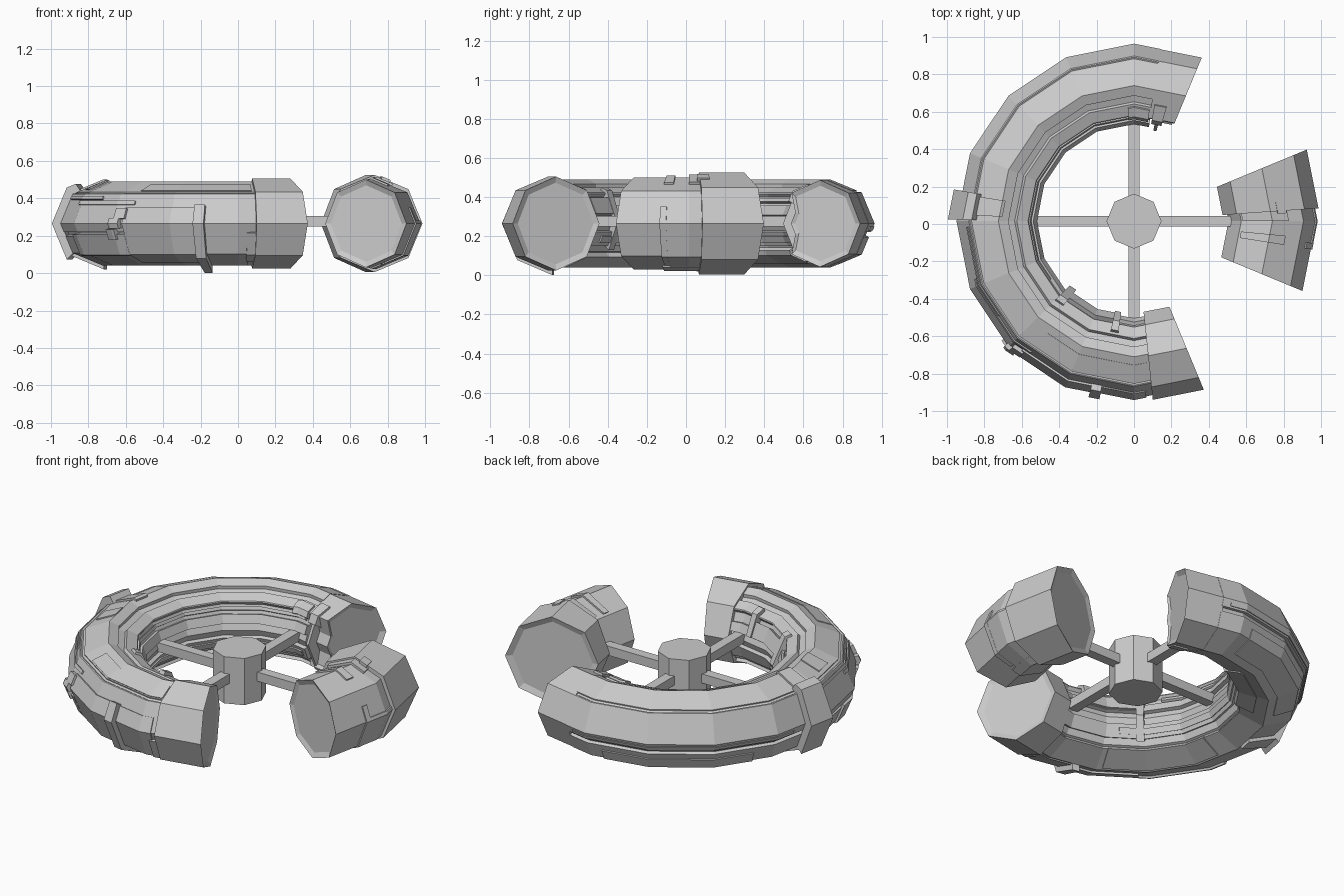
import bpy, bmesh
from math import sin, cos, pi, radians, floor, ceil
from mathutils import Vector

cube = bpy.data.objects.get("Cube")
if cube:
    bpy.data.objects.remove(cube)

STEP = 22.5            # the wheel has sixteen straight segments
CY, CZ = 0.015, 0.265  # wheel centre

grey = bpy.data.materials.new("hull_grey")
grey.use_nodes = True
grey.diffuse_color = (0.6, 0.6, 0.6, 1)
grey.node_tree.nodes["Principled BSDF"].inputs["Base Color"].default_value = (0.6, 0.6, 0.6, 1)


def finish(name, bm):
    bmesh.ops.recalc_face_normals(bm, faces=bm.faces[:])
    mesh = bpy.data.meshes.new(name)
    bm.to_mesh(mesh)
    bm.free()
    mesh.materials.append(grey)
    obj = bpy.data.objects.new(name, mesh)
    bpy.context.collection.objects.link(obj)
    return obj


def octagon_point(u, r):
    """Point on an octagon outline: u = 0 outer, 2 top, 4 inner, 6 bottom."""
    k = floor(u)
    a, b = (Vector((cos(i * pi / 4), sin(i * pi / 4))) for i in (k, k + 1))
    return a.lerp(b, u - k) * r


def place(p, angle, rc):
    """Put a section point on the sixteen-sided wheel."""
    off = angle % STEP - STEP / 2
    rad = (rc + p.x) * cos(radians(STEP / 2)) / cos(radians(off))
    a = radians(angle)
    return Vector((rad * cos(a), CY + rad * sin(a), CZ + p.y))


def sweep(name, section, a0, a1, rc, dish=(False, False)):
    """Sweep a list of (u, radius) along the wheel, with optional dished ends."""
    pts = [octagon_point(u, r) for u, r in section]
    bends = [k * STEP for k in range(floor(a0 / STEP), ceil(a1 / STEP) + 1)]
    angles = [a0] + [b for b in bends if a0 + 0.01 < b < a1 - 0.01] + [a1]
    loops = [(a, 1) for a in angles]
    if dish[0]:
        loops.insert(0, (a0 + 1, 0.87))
    if dish[1]:
        loops.append((a1 - 1, 0.87))
    bm = bmesh.new()
    rings = [[bm.verts.new(place(p * s, a, rc)) for p in pts] for a, s in loops]
    n = len(pts)
    for r0, r1 in zip(rings, rings[1:]):
        for i in range(n):
            j = (i + 1) % n
            bm.faces.new((r0[i], r0[j], r1[j], r1[i]))
    bm.faces.new(rings[0])
    bm.faces.new(rings[-1])
    return finish(name, bm)


def panel(name, a0, a1, u0, u1, r, rc=0.725, depth=0.05):
    """Raised plate wrapped round part of the octagon."""
    us = [u0] + [k for k in range(ceil(u0), floor(u1) + 1) if u0 < k < u1] + [u1]
    outer = [(u, r) for u in us]
    inner = [(u, r - depth) for u in reversed(us)]
    return sweep(name, outer + inner, a0, a1, rc)


def full(r):
    return [(k, r) for k in range(8)]


def grooved(r, grooves):
    """Octagon section with grooves given as (start, end, depth)."""
    pts = [(k, r) for k in range(8)
           if not any(s - 0.03 <= k <= e + 0.03 for s, e, d in grooves)]
    for s, e, d in grooves:
        pts += [(s - 0.02, r), (s, r - d), (e, r - d), (e + 0.02, r)]
        pts += [(k, r - d) for k in range(8) if s < k < e]
    return sorted(pts)


# Main ring hull with running grooves along its inner wall
hull = grooved(0.224, [(1.06, 1.14, 0.008), (2.36, 2.6, 0.02), (3.06, 3.4, 0.022),
                       (3.75, 4.25, 0.025), (4.75, 5.1, 0.022), (7.58, 7.7, 0.02)])
sweep("ring_hull", hull, 81, 278, 0.725)

# Back end, with its inner wall cut away
open_end = [(k, 0.16 if k in (3.5, 4, 4.5) else 0.222) for k in (0, 1, 2, 3, 3.5, 4, 4.5, 5, 6, 7)]
sweep("ring_back_end", open_end, 67.5, 81.5, 0.725, (True, False))
panel("back_end_inner_block", 74, 80, 2.5, 3.3, 0.235, depth=0.09)
panel("back_end_inner_rib", 76, 78, 2.9, 5, 0.22, depth=0.07)
panel("back_end_lower_block", 68.5, 77, 4.9, 5.5, 0.23)

# Front end sleeve
sweep("ring_front_sleeve", full(0.24), 276, 292.5, 0.735, (False, True))
panel("sleeve_step", 273, 277, -1.5, -0.3, 0.238)

# Raised plates and bands on the outside of the ring
panel("left_band", 170, 179.5, -1, 1.25, 0.272)
panel("left_band_top", 171, 178, 1.2, 2.1, 0.236)
panel("left_band_under", 170, 177, -2, -1, 0.245)
panel("front_band", 255.5, 259, -2, 0.55, 0.264)
panel("front_lower_plate", 259, 274, -1.9, 0.5, 0.231)
panel("front_side_plate", 229, 256, -1.6, 0.52, 0.236)
panel("front_left_plate", 196, 229, -1.1, -0.35, 0.237)
panel("front_left_stripe", 200, 232, 0.62, 0.74, 0.233)
panel("left_upper_stripe", 182, 215, 0.8, 0.9, 0.233)
for i, (a, u) in enumerate([(222, -0.5), (224, -0.15), (226, 0.15)]):
    panel(f"side_block_{i + 1}", a, a + 4, u, u + 0.32, 0.25)
panel("back_stripe", 84, 165, -0.22, -0.1, 0.23)
panel("back_lower_plate", 95, 150, -1.7, -0.65, 0.231)
panel("top_front_plate", 232, 275, 1.2, 1.72, 0.229)
panel("top_left_tab", 188, 196, 1.3, 2.0, 0.231)
panel("under_plate", 190, 245, -2.9, -2.1, 0.232)

# Plates and ribs on the inner wall
panel("inner_front_plate", 225, 262, 3.2, 3.7, 0.237)
panel("inner_front_rib", 258, 262, 2.7, 3.7, 0.247)
panel("inner_front_corner", 225, 230, 2.8, 4.8, 0.239)
panel("inner_back_stripe", 84, 215, 3.17, 3.28, 0.222)
panel("inner_lower_stripe", 84, 240, 4.4, 4.6, 0.233)
panel("inner_back_block", 82, 93, 2.7, 3.2, 0.236)
panel("inner_back_plate", 110, 150, 4.85, 5.6, 0.231)

# Separate pod on the right-hand side of the wheel
RP = 0.74
sweep("pod_front", full(0.235), -22.5, 5, RP, (True, False))
sweep("pod_back", full(0.26), 4, 22.5, RP, (False, True))
panel("pod_side_rib", -9, -7, -1.6, 0.5, 0.243, RP)
panel("pod_side_step", -7, 4.5, -1.8, 0.1, 0.242, RP)
panel("pod_top_strip", -9, -5.5, 1.5, 2.9, 0.246, RP)
panel("pod_top_block", 0, 4.5, 1.5, 2.9, 0.25, RP)
panel("pod_top_tab", 3, 7.5, 1.55, 1.8, 0.268, RP)
panel("pod_under_plate", -10, 4.5, 5.2, 6.3, 0.243, RP)

# Octagonal hub
bm = bmesh.new()
bmesh.ops.create_cone(bm, cap_ends=True, segments=8, radius1=0.147, radius2=0.147, depth=0.28)
bmesh.ops.translate(bm, verts=bm.verts[:], vec=(0, CY, CZ))
finish("hub", bm)

# Four spokes
for name, direction in (("right", (1, 0)), ("back", (0, 1)), ("left", (-1, 0)), ("front", (0, -1))):
    dx, dy = direction
    bm = bmesh.new()
    bmesh.ops.create_cube(bm, size=1)
    size = (0.46 * abs(dx) + 0.058 * abs(dy), 0.46 * abs(dy) + 0.058 * abs(dx), 0.055)
    bmesh.ops.scale(bm, verts=bm.verts[:], vec=size)
    bmesh.ops.translate(bm, verts=bm.verts[:], vec=(dx * 0.33, CY + dy * 0.33, CZ + 0.012))
    finish("spoke_" + name, bm)
